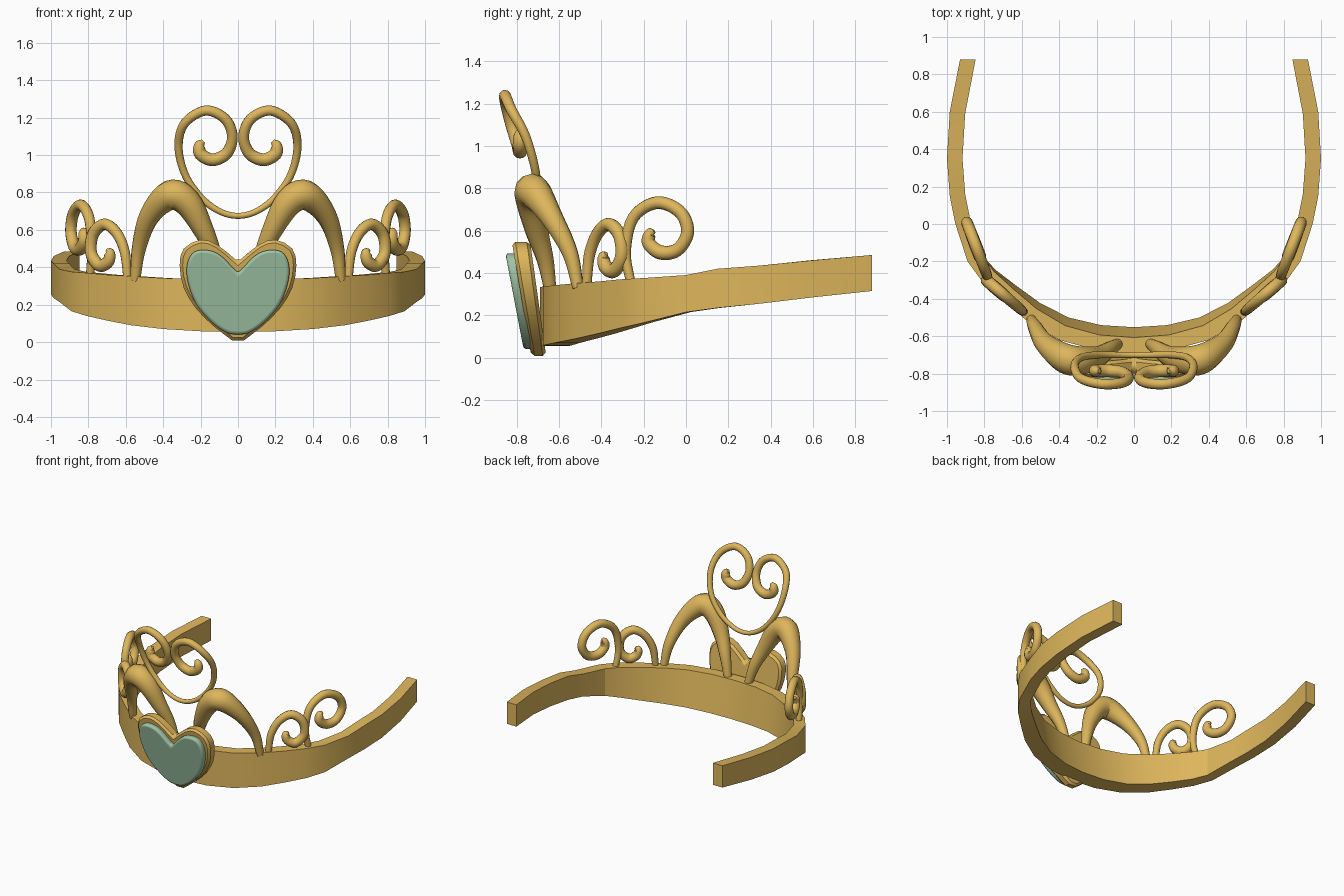
import bpy, bmesh
from mathutils import Vector

if "Cube" in bpy.data.objects:
    bpy.data.objects.remove(bpy.data.objects["Cube"])


def material(name, rgb):
    m = bpy.data.materials.new(name)
    m.diffuse_color = (*rgb, 1)
    m.use_nodes = True
    m.node_tree.nodes["Principled BSDF"].inputs["Base Color"].default_value = m.diffuse_color
    return m


GOLD = material("gold", (0.73, 0.468, 0.107))
GEM = material("pale_green_gem", (0.352, 0.552, 0.376))


def smooth_path(pts, steps):
    """Catmull-Rom sampling through points of any dimension."""
    p = [Vector(q) for q in pts]
    p = [2 * p[0] - p[1]] + p + [2 * p[-1] - p[-2]]
    out = []
    for i in range(1, len(p) - 2):
        a, b, c, d = p[i - 1:i + 3]
        for k in range(steps):
            t = k / steps
            out.append(0.5 * (2 * b + (c - a) * t + (2 * a - 5 * b + 4 * c - d) * t * t
                              + (3 * b - a - 3 * c + d) * t ** 3))
    return out + [p[-2]]


def finish(obj, mat, angle):
    obj.data.materials.clear()
    obj.data.materials.append(mat)
    bpy.ops.object.select_all(action='DESELECT')
    obj.select_set(True)
    bpy.context.view_layer.objects.active = obj
    if obj.type == 'CURVE':
        bpy.ops.object.convert(target='MESH')
    bpy.ops.object.shade_smooth_by_angle(angle=angle)


def tube(name, pts):
    """Tapered round wire through (x, y, z, radius) points."""
    cu = bpy.data.curves.new(name, 'CURVE')
    cu.dimensions = '3D'
    cu.bevel_depth = 1.0
    cu.bevel_resolution = 4
    cu.use_fill_caps = True
    path = smooth_path(pts, 6)
    sp = cu.splines.new('POLY')
    sp.points.add(len(path) - 1)
    for point, v in zip(sp.points, path):
        point.co = (v[0], v[1], v[2], 1)
        point.radius = v[3]
    obj = bpy.data.objects.new(name, cu)
    bpy.context.collection.objects.link(obj)
    finish(obj, GOLD, 0.8)


def mirrored(pts):
    return [(-p[0], *p[1:]) for p in pts]


def pair(name, pts):
    tube(name + "_right", pts)
    tube(name + "_left", mirrored(pts))


def mesh_object(name, bm, mat, angle, bevel=0, segments=1):
    bmesh.ops.recalc_face_normals(bm, faces=bm.faces)
    me = bpy.data.meshes.new(name)
    bm.to_mesh(me)
    bm.free()
    obj = bpy.data.objects.new(name, me)
    bpy.context.collection.objects.link(obj)
    finish(obj, mat, angle)
    if bevel:
        b = obj.modifiers.new("rounded_edge", 'BEVEL')
        b.width, b.segments = bevel, segments
        b.limit_method, b.angle_limit = 'ANGLE', 0.8


# Head band: outer edge x, y, bottom z, top z from the front to the open end
half = [(0, -.69, .055, .333), (.2, -.675, .058, .336), (.4, -.62, .07, .342),
        (.57, -.52, .09, .352), (.7, -.41, .115, .36), (.81, -.31, .14, .37),
        (.89, -.2, .165, .376), (.955, 0, .215, .39), (.985, .15, .235, .42),
        (1, .35, .255, .435), (.985, .6, .285, .46), (.93, .88, .315, .485)]
rail = mirrored(half[:0:-1]) + half
bm = bmesh.new()
rings = []
for i, (x, y, zb, zt) in enumerate(rail):
    a, b = rail[max(i - 1, 0)], rail[min(i + 1, len(rail) - 1)]
    n = Vector((a[1] - b[1], b[0] - a[0])).normalized()
    if i in (0, len(rail) - 1):
        n = Vector((-1 if x > 0 else 1, 0))
    top = .083
    low = top + .055 * max(0, (-y - .2) / .49)      # inner wall leans at the front
    rings.append([bm.verts.new(c) for c in (
        (x, y, zb), (x, y, zt),
        (x + n.x * top, y + n.y * top, zt), (x + n.x * low, y + n.y * low, zb))])
for r, s in zip(rings, rings[1:]):
    for k in range(4):
        bm.faces.new((r[k], r[(k + 1) % 4], s[(k + 1) % 4], s[k]))
bm.faces.new(rings[0])
bm.faces.new(rings[-1])
mesh_object("head_band", bm, GOLD, 0.35)


def heart(name, outline, steps, front, back, mat, bevel, segments):
    """Heart slab; front and back are (y at z=0, slope) of the leaning planes."""
    side = [(v[0], v[1]) for v in smooth_path(outline, steps)]
    loop = side + [(-x, z) for x, z in reversed(side) if x > 1e-4]
    bm = bmesh.new()
    f, k = [[bm.verts.new((x, y0 + sl * z, z)) for x, z in loop] for y0, sl in (front, back)]
    bm.faces.new(f)
    bm.faces.new(k)
    for i in range(len(loop)):
        j = (i + 1) % len(loop)
        bm.faces.new((f[i], f[j], k[j], k[i]))
    mesh_object(name, bm, mat, 0.6, bevel, segments)


# Front heart setting and its gem
heart("heart_setting",
      [(.03, .008), (.13, .085), (.225, .18), (.29, .29), (.312, .41), (.29, .5),
       (.2, .547), (.11, .52), (0, .43)],
      2, (-.73, -.17), (-.66, -.14), GOLD, .016, 1)
heart("heart_gem",
      [(0, .04), (.06, .05), (.14, .105), (.225, .205), (.272, .34), (.265, .44),
       (.215, .49), (.11, .475), (0, .37)],
      4, (-.76, -.19), (-.71, -.17), GEM, .016, 3)

# Two thick arches on the band
pair("arch", [(.55, -.51, .33, .027), (.53, -.55, .5, .038), (.475, -.64, .67, .055),
              (.365, -.72, .785, .08), (.27, -.73, .745, .075), (.185, -.705, .6, .055),
              (.125, -.665, .46, .04), (.085, -.64, .31, .028)])

# Open heart scroll on top, one continuous wire
scroll = [(0, -.70, .675, .016), (.1, -.70, .70, .017), (.2, -.70, .775, .019),
          (.285, -.715, .9, .02), (.318, -.76, 1.05, .022), (.285, -.825, 1.17, .025),
          (.175, -.855, 1.238, .027), (.07, -.85, 1.195, .028), (.03, -.825, 1.1, .029),
          (.06, -.795, 1.01, .032), (.135, -.785, .975, .034), (.2, -.785, 1.005, .034),
          (.205, -.785, 1.05, .03), (.185, -.785, 1.075, .012)]
tube("top_heart_scroll", mirrored(scroll[:0:-1]) + scroll)

# Inner side curls, drawn in x, z
curl = [(.59, .33, .022), (.605, .48, .027), (.65, .585, .029), (.715, .63, .031),
        (.775, .575, .032), (.785, .475, .032), (.74, .41, .034), (.695, .43, .033),
        (.685, .475, .028), (.70, .492, .01)]
pair("inner_curl", [(x, -.47 + (x - .59) * .85, z, r) for x, z, r in curl])

# Outer side curls, drawn in y, z
curl = [(-.26, .35, .022), (-.285, .5, .025), (-.25, .66, .028), (-.14, .732, .03),
        (-.03, .69, .031), (.008, .595, .031), (-.04, .51, .032), (-.12, .497, .034),
        (-.175, .54, .033), (-.17, .585, .028), (-.15, .597, .01)]
pair("outer_curl", [(.78 + (y + .29) * .38, y, z, r) for y, z, r in curl])
